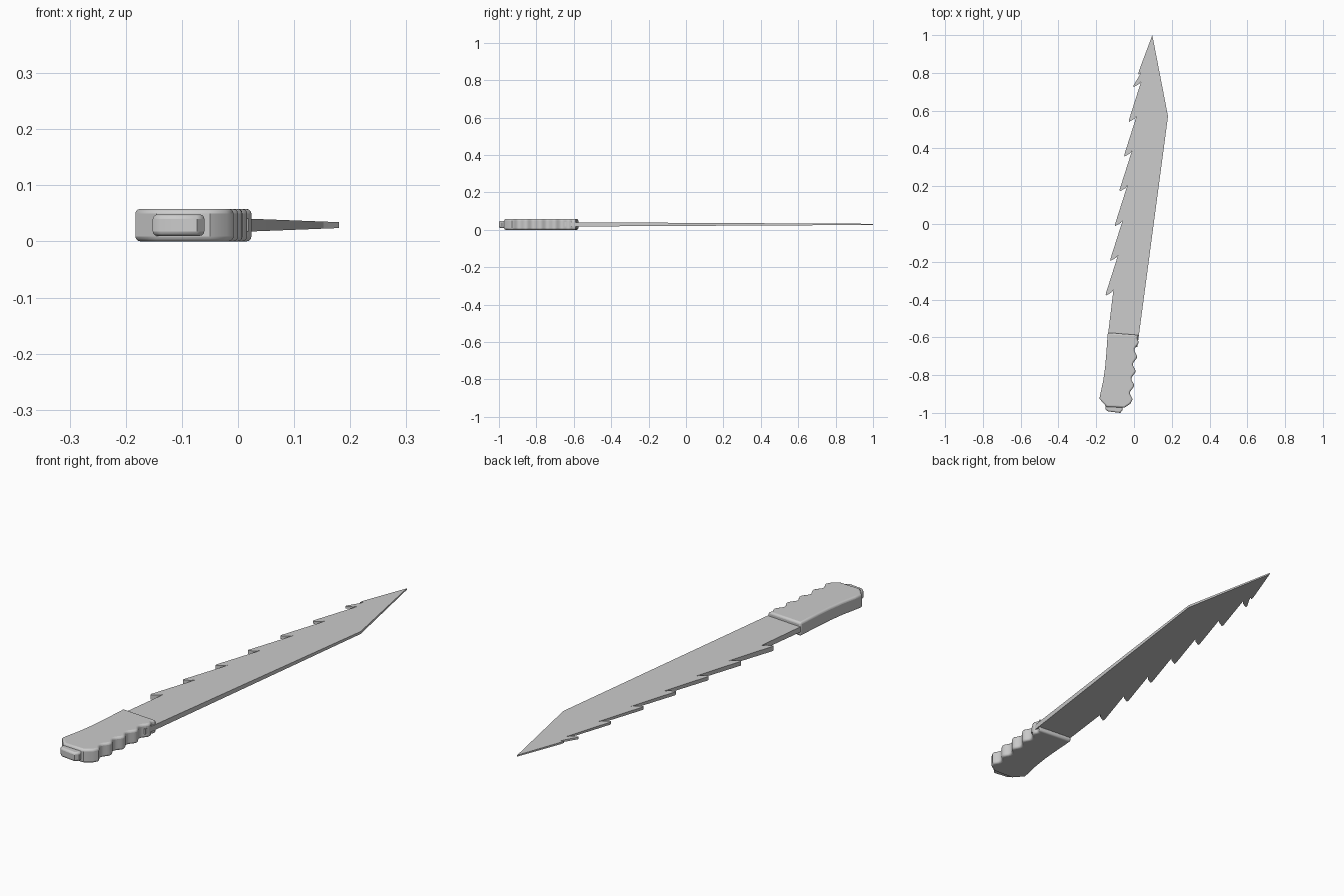
import bpy, bmesh, math

if "Cube" in bpy.data.objects:
    bpy.data.objects.remove(bpy.data.objects["Cube"], do_unlink=True)

GREY = (0.6, 0.6, 0.6, 1.0)
mat = bpy.data.materials.new("plain grey")
mat.use_nodes = True
mat.diffuse_color = GREY
bsdf = mat.node_tree.nodes["Principled BSDF"]
bsdf.inputs["Base Color"].default_value = GREY
bsdf.inputs["Roughness"].default_value = 0.7

MID = 0.031  # height of the flat centre plane


def slab(name, outline, half, bevel=0.0, segments=3):
    """Closed plate from a top outline; half(y) gives half the thickness."""
    bm = bmesh.new()
    top = [bm.verts.new((x, y, MID + half(y))) for x, y in outline]
    low = [bm.verts.new((x, y, MID - half(y))) for x, y in outline]
    bm.faces.new(top)
    bm.faces.new(low[::-1])
    n = len(outline)
    for i in range(n):
        j = (i + 1) % n
        bm.faces.new((top[i], low[i], low[j], top[j]))
    bmesh.ops.recalc_face_normals(bm, faces=bm.faces)
    me = bpy.data.meshes.new(name)
    bm.to_mesh(me)
    bm.free()
    ob = bpy.data.objects.new(name, me)
    bpy.context.collection.objects.link(ob)
    me.materials.append(mat)
    if bevel:
        mod = ob.modifiers.new("rounded edges", 'BEVEL')
        mod.width = bevel
        mod.segments = segments
        mod.limit_method = 'ANGLE'
        mod.angle_limit = math.radians(60)
    bpy.ops.object.select_all(action='DESELECT')
    ob.select_set(True)
    bpy.context.view_layer.objects.active = ob
    bpy.ops.object.shade_smooth_by_angle(angle=math.radians(35))
    return ob


# Blade: straight cutting edge, angled tip, hooked saw teeth on the other side
blade = [(0.018, -0.65), (0.027, -0.58), (0.18, 0.57), (0.097, 1.0),
         (0.026, 0.81), (0.022, 0.79), (0.034, 0.80), (0.028, 0.785)]
for i in range(7):
    tip_x, tip_y = -0.003 - 0.0245 * i, 0.725 - 0.184 * i
    blade += [(tip_x, tip_y + 0.008), (tip_x + 0.002, tip_y),
              (tip_x + 0.030, tip_y + 0.016), (tip_x + 0.041, tip_y + 0.030)]
blade += [(-0.137, -0.58), (-0.13, -0.65)]
slab("blade", blade, lambda y: 0.0113 - 0.0083 * (y + 0.6) / 1.6)

# Handle: smooth back, finger grooves along the front edge
handle = [(-0.05, -0.972), (-0.145, -0.968), (-0.183, -0.925), (-0.176, -0.89),
          (-0.163, -0.83), (-0.153, -0.76), (-0.146, -0.68), (-0.139, -0.575),
          (0.026, -0.588)]
STEPS = 40
for i in range(STEPS + 1):
    y = -0.605 - 0.325 * i / STEPS
    groove = 0.009 * math.cos(2 * math.pi * (y + 0.628) / 0.076)
    handle.append((0.018 + 0.105 * (y + 0.6) + groove, y))
handle += [(-0.02, -0.952)]
slab("handle", handle, lambda y: 0.029, 0.010)

# Pommel: small rounded block on the end of the handle
pommel = [(-0.152, -0.95), (-0.06, -0.95), (-0.06, -0.985), (-0.073, -1.0),
          (-0.138, -0.992), (-0.152, -0.98)]
slab("pommel", pommel, lambda y: 0.019, 0.008)

# Rest the handle on the ground
for ob in bpy.data.objects:
    if ob.name in {"blade", "handle", "pommel"}:
        ob.location.z = -0.002
